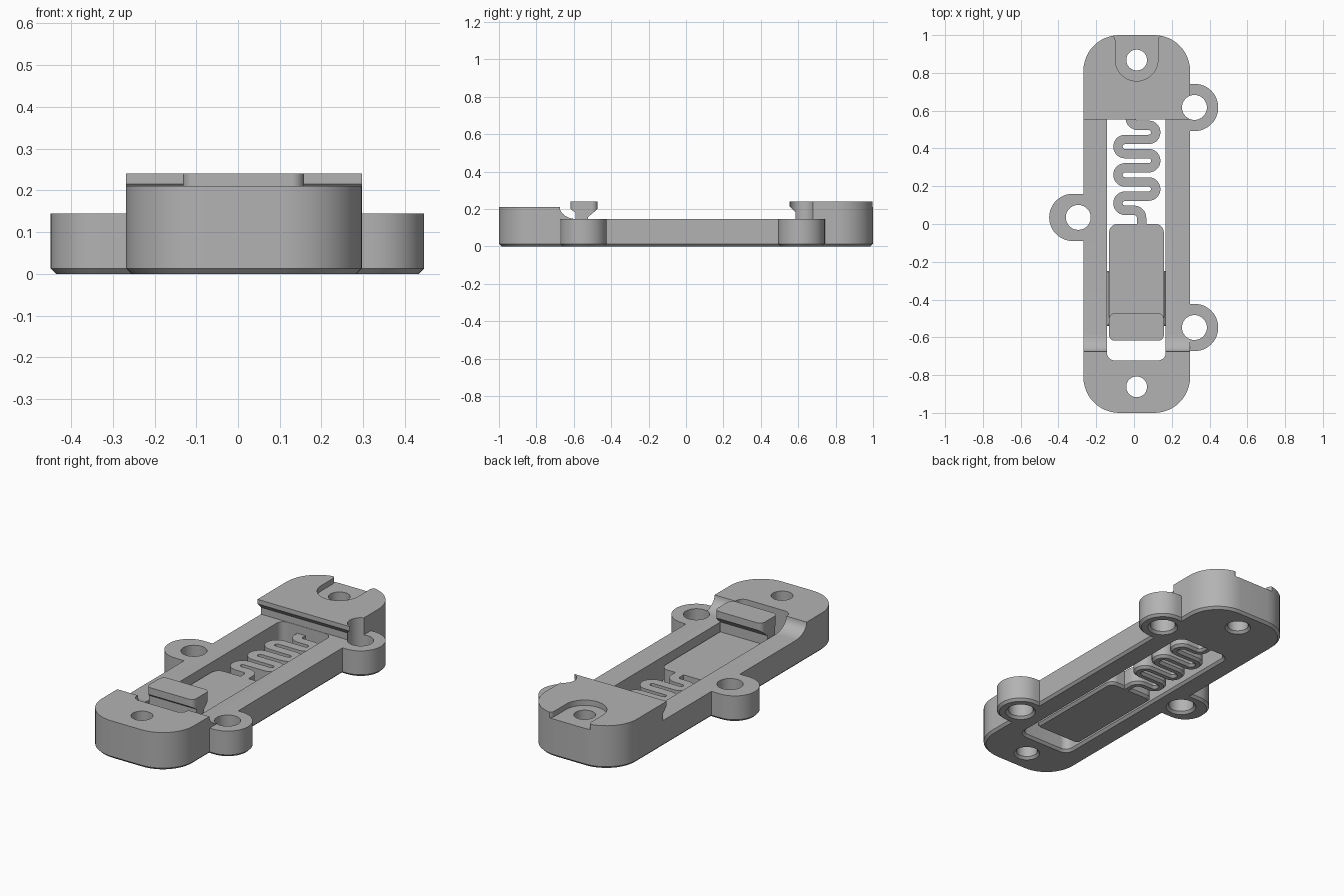
import bpy, bmesh
from math import sin, cos, pi
from mathutils import Vector

if "Cube" in bpy.data.objects:
    bpy.data.objects.remove(bpy.data.objects["Cube"])

MID = 0.014      # centre line of the frame
CH = 0.013       # chamfer under every part
DECK = 0.145     # top of the frame rails
LOW = 0.1        # top of the slider and spring
TOP = 0.24

grey = bpy.data.materials.new("plain_grey")
grey.use_nodes = True
grey.diffuse_color = (0.45, 0.45, 0.45, 1)
grey.node_tree.nodes["Principled BSDF"].inputs["Base Color"].default_value = grey.diffuse_color


def arc(cx, cy, r, a0, a1, n=12):
    """Points along an arc, angles in quarter turns."""
    return [Vector((cx + r * cos((a0 + (a1 - a0) * i / n) * pi / 2),
                    cy + r * sin((a0 + (a1 - a0) * i / n) * pi / 2))) for i in range(n + 1)]


def rounded(x0, x1, y0, y1, radii):
    """Rectangle with its own radius per corner, counter-clockwise from low x, low y."""
    pts = []
    for k, r in enumerate(radii):
        cx = x0 + r if k in (0, 3) else x1 - r
        cy = y0 + r if k < 2 else y1 - r
        pts += arc(cx, cy, r, k + 2, k + 3) if r else [Vector((cx, cy))]
    return pts


def clean(pts):
    return [p for i, p in enumerate(pts) if (p - pts[i - 1]).length > 1e-5]


def offset(pts, d):
    """Grow (or shrink) a counter-clockwise outline."""
    out = []
    for i, p in enumerate(pts):
        a = (p - pts[i - 1]).normalized()
        b = (pts[(i + 1) % len(pts)] - p).normalized()
        na, nb = Vector((a.y, -a.x)), Vector((b.y, -b.x))
        out.append(p + (na + nb) * (d / max(0.3, 1 + na.dot(nb))))
    return out


def prism(name, outline, layers, along_x=False):
    """Loft an outline through (height, growth) layers."""
    pts = clean([Vector(p) for p in outline])
    bm = bmesh.new()
    rings = []
    for h, d in layers:
        ring = offset(pts, d) if d else pts
        rings.append([bm.verts.new((h, p.x, p.y) if along_x else (p.x, p.y, h)) for p in ring])
    n = len(pts)
    for lo, hi in zip(rings, rings[1:]):
        for i in range(n):
            j = (i + 1) % n
            bm.faces.new((lo[i], lo[j], hi[j], hi[i]))
    bm.faces.new(rings[0][::-1])
    bm.faces.new(rings[-1])
    mesh = bpy.data.meshes.new(name)
    bm.to_mesh(mesh)
    bm.free()
    mesh.materials.append(grey)
    obj = bpy.data.objects.new(name, mesh)
    bpy.context.collection.objects.link(obj)
    return obj


def combine(obj, tool, operation):
    """Apply a boolean and discard the tool."""
    mod = obj.modifiers.new("combine", "BOOLEAN")
    mod.operation, mod.solver, mod.object = operation, "EXACT", tool
    bpy.context.view_layer.update()
    result = bpy.data.meshes.new_from_object(obj.evaluated_get(bpy.context.evaluated_depsgraph_get()))
    obj.modifiers.clear()
    obj.data = result
    bpy.data.objects.remove(tool)


def solid(top):
    return [(0, -CH), (CH, 0), (top, 0)]


def cut(top=0.3):
    return [(-0.02, CH + 0.02), (CH, 0), (top, 0)]


# Frame: rounded plan trimmed by a side profile with both raised ends
frame = prism("frame", rounded(-0.268, 0.297, -1, 1, [0.19] * 4), solid(TOP))
ramp = [(-0.675 + 0.095 * (1 - cos(t * pi / 16)), 0.21 - 0.065 * sin(t * pi / 16)) for t in range(9)]
side = [(-1.1, -0.1), (1.1, -0.1), (1.1, 0.3), (0.553, 0.3), (0.553, 0.215), (0.585, 0.183),
        (0.585, DECK)] + ramp[::-1] + [(-1.1, 0.21)]
combine(frame, prism("side_profile", side, [(-0.5, 0), (0.5, 0)], True), "INTERSECT")

# Mounting ears
for x0, x1, y, right in ((0.22, 0.446, 0.617, 1), (0.22, 0.446, -0.548, 1), (-0.449, -0.2, 0.035, 0)):
    r = 0.125
    radii = [0, r, r, 0] if right else [r, 0, 0, r]
    combine(frame, prism("ear", rounded(x0, x1, y - r, y + r, radii), solid(DECK)), "UNION")

# Long slot, passing beneath the overhanging back lip
slot = prism("slot", rounded(-0.143, 0.168, -0.722, 0.583, [0.04] * 4), cut())
step = [(-0.9, -0.1), (0.8, -0.1), (0.8, 0.16), (-0.2, 0.16), (-0.2, 0.4), (-0.9, 0.4)]
combine(slot, prism("slot_step", step, [(-0.5, 0), (0.5, 0)], True), "INTERSECT")
combine(frame, slot, "DIFFERENCE")

# U-shaped recess in the back block, flared at its mouth
w, f = 0.113, 0.027
recess = (arc(MID, 0.87, w, 2, 4, 24) + arc(MID + w + f, 1 - f, f, 2, 1, 6)
          + [Vector((MID + w + f, 1.1)), Vector((MID - w - f, 1.1))]
          + arc(MID - w - f, 1 - f, f, 1, 0, 6))
combine(frame, prism("recess", recess, [(0.21, 0), (0.3, 0)]), "DIFFERENCE")

# Screw holes
for x, y, r in ((MID, 0.868, 0.055), (MID, -0.862, 0.055),
                (0.32, 0.617, 0.066), (0.32, -0.548, 0.066), (-0.295, 0.035, 0.066)):
    combine(frame, prism("hole", arc(x, y, r, 0, 4, 40), cut()), "DIFFERENCE")

# Slider plate with side rails
slider = prism("slider", rounded(-0.132, 0.158, -0.618, 0, [0.03, 0.03, 0.045, 0.045]), solid(LOW))
rails = prism("slider_rails", rounded(-0.143, 0.168, -0.54, -0.25, [0] * 4), [(0.04, -0.01), (0.05, 0), (0.08, 0), (0.09, -0.01)])

# Catch standing on the slider
hook = prism("catch", rounded(-0.132, 0.158, -0.618, -0.473, [0.03] * 4), [(0.05, 0), (TOP, 0)])
hook_side = [(-0.59, 0), (-0.525, 0), (-0.525, 0.155), (-0.473, 0.2), (-0.473, 0.3),
             (-0.7, 0.3), (-0.618, 0.2), (-0.59, 0.18)]
combine(hook, prism("catch_profile", hook_side, [(-0.5, 0), (0.5, 0)], True), "INTERSECT")

# Serpentine spring between the back block and the slider
PITCH, HALF = 0.075, 0.025
path = [Vector((-0.02, 0.62))] + arc(0.02, 0.5625, 0.04, 2, 3, 8)
for k in range(6):
    y = 0.5225 - PITCH * (k + 0.5)
    path += arc(0.0775, y, PITCH / 2, 1, -1, 14) if k % 2 == 0 else arc(-0.0475, y, PITCH / 2, 1, 3, 14)
path += arc(0.0, 0.0325, 0.04, 1, 0, 8) + [Vector((0.04, -0.04))]
path = clean(path)
left, right = [], []
for i, p in enumerate(path):
    t = (path[min(i + 1, len(path) - 1)] - path[max(i - 1, 0)]).normalized()
    n = Vector((-t.y, t.x)) * HALF
    left.append(p + n)
    right.append(p - n)
spring = prism("spring", right + left[::-1], solid(LOW))

# Smooth the curved walls and keep edges crisp
for obj in (frame, slider, rails, hook, spring):
    bpy.ops.object.select_all(action="DESELECT")
    obj.select_set(True)
    bpy.context.view_layer.objects.active = obj
    bpy.ops.object.shade_smooth_by_angle(angle=pi / 6)
